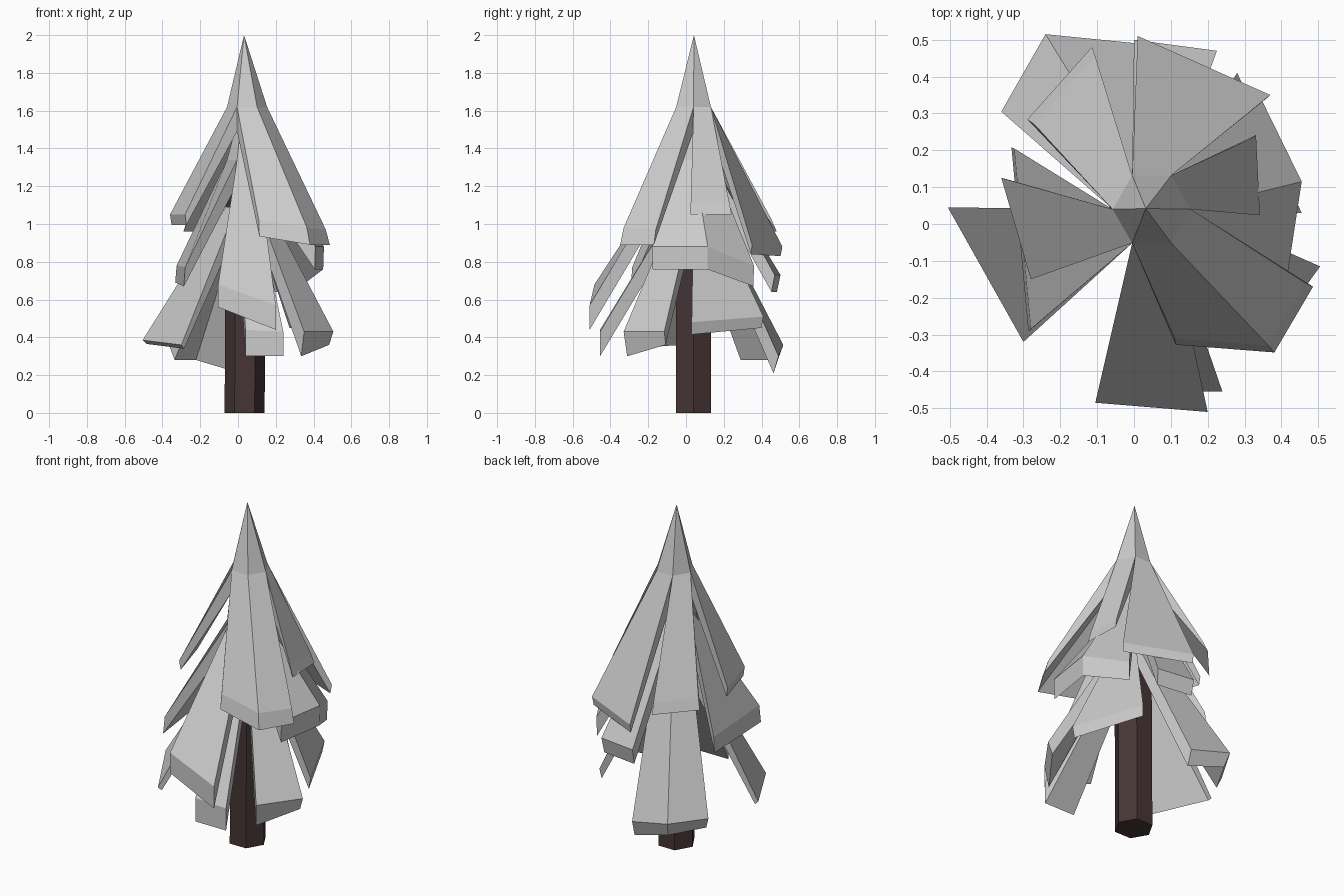
import bpy, bmesh, math
from mathutils import Vector

if "Cube" in bpy.data.objects:
    bpy.data.objects.remove(bpy.data.objects["Cube"])

CX, CY = 0.048, 0.04          # axis of the foliage
R = 0.106                     # radius of the hexagonal core


def corner(i, z):
    a = math.radians(60 * i)
    return Vector((CX + R * math.cos(a), CY + R * math.sin(a), z))


def make(name, build, color=None):
    bm = bmesh.new()
    build(bm)
    bmesh.ops.recalc_face_normals(bm, faces=bm.faces)
    me = bpy.data.meshes.new(name)
    bm.to_mesh(me)
    bm.free()
    ob = bpy.data.objects.new(name, me)
    bpy.context.collection.objects.link(ob)
    if color:
        mat = bpy.data.materials.new(name + "_colour")
        mat.diffuse_color = color
        mat.use_nodes = True
        mat.node_tree.nodes["Principled BSDF"].inputs["Base Color"].default_value = mat.diffuse_color
        me.materials.append(mat)
    return ob


def branch(name, top_z, corners, tips, drops, scale=0.96, inner=0.13):
    """Drooping slab from core corners out to its tips, with a thick end."""
    def build(bm):
        n = len(tips)
        rows = [[corner(i, top_z) for i in corners],
                [Vector(t) for t in tips],
                [Vector((CX + (x - CX) * scale, CY + (y - CY) * scale, z - d))
                 for (x, y, z), d in zip(tips, drops)],
                [corner(i, top_z - inner) for i in corners]]
        v = [[bm.verts.new(p) for p in r] for r in rows]
        for a in range(4):
            b = (a + 1) % 4
            for k in range(n - 1):
                bm.faces.new((v[a][k], v[a][k + 1], v[b][k + 1], v[b][k]))
        for k in (0, n - 1):
            bm.faces.new([v[a][k] for a in range(4)])
    return make(name, build)


# Hexagonal trunk
def trunk(bm):
    lo, hi = [], []
    for i in range(6):
        c = corner(i, 0)
        lo.append(bm.verts.new((c.x - 0.013, c.y, 0)))
        hi.append(bm.verts.new((c.x - 0.006, c.y, 1.25)))
    bm.faces.new(lo)
    bm.faces.new(hi)
    for i in range(6):
        j = (i + 1) % 6
        bm.faces.new((lo[i], lo[j], hi[j], hi[i]))


make("trunk", trunk, (0.062, 0.036, 0.036, 1))


# Pointed core of each tier
def spike(name, z0, z1):
    def build(bm):
        ring = [bm.verts.new(corner(i, z0)) for i in range(6)]
        tip = bm.verts.new((0.032, 0.042, z1))
        bm.faces.new(ring)
        for i in range(6):
            bm.faces.new((ring[i], ring[(i + 1) % 6], tip))
    make(name, build)


T, M, L = 1.62, 1.34, 1.1
spike("crown", T, 2.0)
spike("middle_core", M, 1.68)

# Top tier of branches
branch("top_branch_back_left", T, (2, 3), [(-.105, .455, 1.02), (-.27, .27, 1.02)], (.06, .06), 1.06)
branch("top_branch_back", T, (1, 2), [(.37, .35, .89), (.01, .51, .88)], (.05, .05), 0.98)
branch("top_branch_right", T, (0, 1), [(.325, .025, 1.11), (.315, .23, 1.11)], (.06, .06), 1.06)
branch("top_branch_front_right", T, (4, 5, 0),
       [(.11, -.31, 1.02), (.365, -.33, .98), (.465, -.16, .97)], (.085, .09, .08), 1.05)
branch("top_branch_left", T, (3, 4), [(-.36, .125, 1.05), (-.28, -.15, 1.05)], (.055, .055), 0.98)

# Middle tier
branch("middle_branch_front", M, (4, 5), [(-.105, -.485, .68), (.2, -.51, .57)], (.12, .13), 1.0)
branch("middle_branch_right", M, (5, 0, 1),
       [(.41, -.18, .88), (.455, .115, .88), (.335, .36, .78)], (.12, .12, .11), 0.99)
branch("middle_branch_back", M, (1, 2), [(.225, .47, .73), (0, .50, .73)], (.09, .09))
branch("middle_branch_left", M, (3, 4), [(-.325, .205, .78), (-.28, -.285, .77)], (.09, .1), 1.02)

# Bottom tier
branch("low_branch_back_left", L, (1, 2, 3),
       [(.01, .49, .30), (-.24, .515, .36), (-.36, .305, .345)], (.09, .08, .065), 0.94)
branch("low_branch_front_left", L, (3, 4), [(-.505, .045, .385), (-.3, -.32, .36)], (.02, .02))
branch("low_branch_front", L, (4, 5), [(.04, -.455, .44), (.24, -.455, .43)], (.14, .13), 1.0)
branch("low_branch_front_right", L, (5, 0), [(.35, -.33, .43), (.505, -.115, .43)], (.13, .07), 0.95)
branch("low_branch_back_right", L, (0, 1), [(.455, .03, .48), (.28, .41, .51)], (.065, .06), 0.97)
